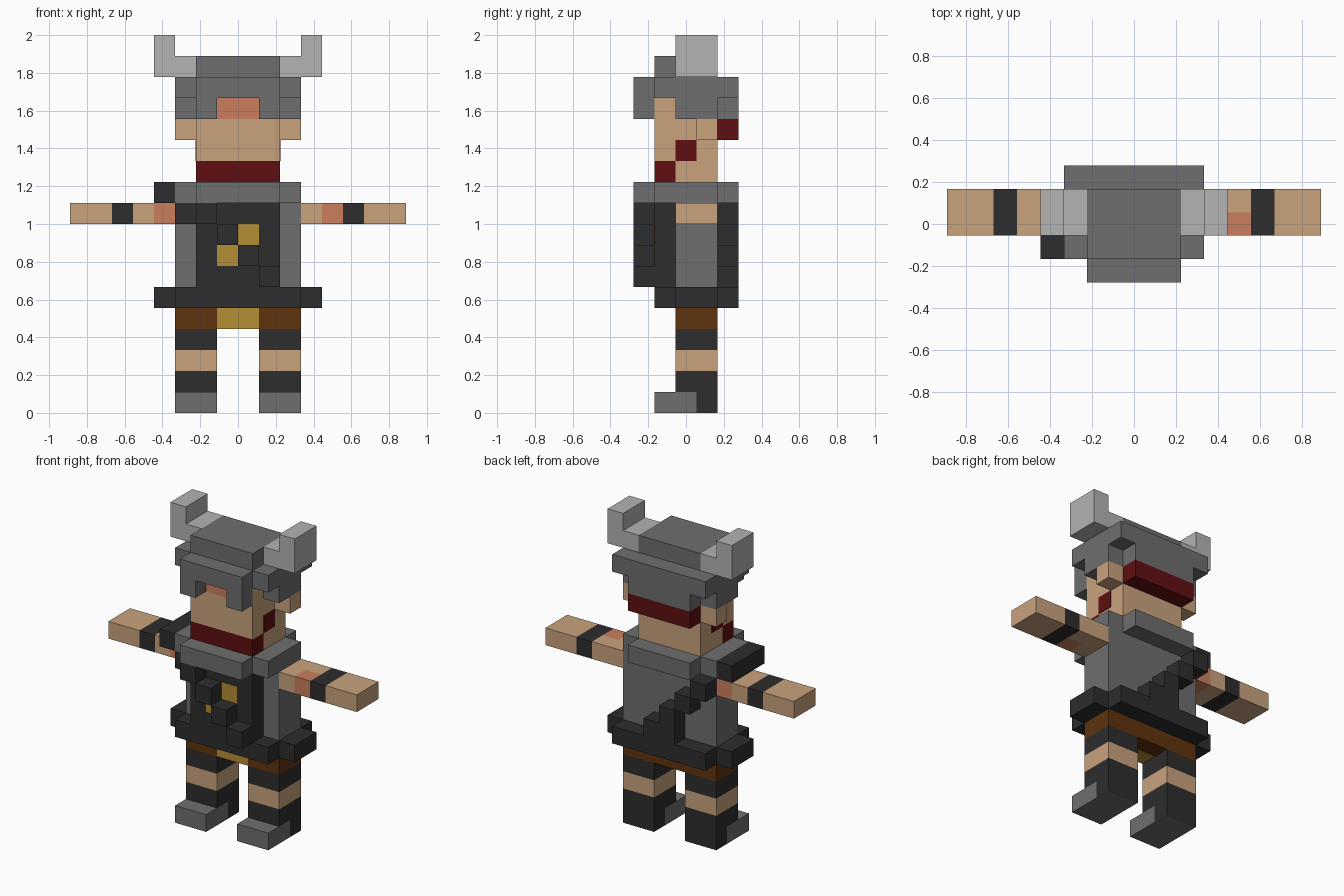
import bpy, bmesh, math
from mathutils import Vector

if "Cube" in bpy.data.objects:
    bpy.data.objects.remove(bpy.data.objects["Cube"])

U = 1 / 9          # one voxel; boxes are (x0, x1, y0, y1, z0, z1) in voxels
T = 0.03           # thickness of painted plates, in voxels


def material(name, rgb):
    lin = [(c / 255 / 12.92) if c < 11 else ((c / 255 + 0.055) / 1.055) ** 2.4 for c in rgb]
    m = bpy.data.materials.new(name)
    m.diffuse_color = (*lin, 1)
    m.use_nodes = True
    m.node_tree.nodes["Principled BSDF"].inputs["Base Color"].default_value = m.diffuse_color
    return m


SKIN = material("skin", (201, 163, 125))
BLUSH = material("blush skin", (203, 127, 92))
STEEL = material("steel grey", (110, 110, 110))
HORN = material("light grey", (179, 179, 179))
BLACK = material("black leather", (45, 45, 45))
RED = material("dark red", (96, 15, 17))
BROWN = material("brown cloth", (96, 51, 14))
GOLD = material("gold", (181, 142, 53))


def to_world(x, y, z):
    return Vector((x * U, (y - 2.5) * U, z * U))


def finish(bm, name, mat):
    bmesh.ops.recalc_face_normals(bm, faces=bm.faces)
    me = bpy.data.meshes.new(name)
    bm.to_mesh(me)
    bm.free()
    me.materials.append(mat)
    bpy.context.collection.objects.link(bpy.data.objects.new(name, me))


def mirrored(boxes):
    return boxes + [(-b[1], -b[0], *b[2:]) for b in boxes]


def part(name, mat, boxes, mirror=False):
    """Union of whole-voxel boxes, keeping only the outer skin."""
    if mirror:
        boxes = mirrored(boxes)
    cells = {(x, y, z) for b in boxes for x in range(b[0], b[1])
             for y in range(b[2], b[3]) for z in range(b[4], b[5])}
    bm = bmesh.new()
    for c in sorted(cells):
        for axis in range(3):
            for side in (0, 1):
                n = list(c)
                n[axis] += 2 * side - 1
                if tuple(n) in cells:
                    continue
                ring = []
                for a, b in ((0, 0), (1, 0), (1, 1), (0, 1)):
                    p = list(c)
                    p[axis] += side
                    p[(axis + 1) % 3] += a
                    p[(axis + 2) % 3] += b
                    ring.append(bm.verts.new(to_world(*p)))
                bm.faces.new(ring if side else ring[::-1])
    bmesh.ops.remove_doubles(bm, verts=bm.verts, dist=1e-4)
    bmesh.ops.dissolve_limit(bm, angle_limit=0.01, verts=bm.verts, edges=bm.edges)
    finish(bm, name, mat)


def plate(name, mat, boxes, mirror=False):
    """Plain boxes with fractional sizes, for thin painted details."""
    bm = bmesh.new()
    for b in (mirrored(boxes) if mirror else boxes):
        lo, hi = to_world(*b[0::2]), to_world(*b[1::2])
        vs = bmesh.ops.create_cube(bm, size=1)["verts"]
        for v in vs:
            v.co = Vector([(lo[i] + hi[i]) / 2 + v.co[i] * (hi[i] - lo[i]) for i in range(3)])
    finish(bm, name, mat)


# Feet and legs
part("shoes", STEEL, [(1, 3, 1, 3, 0, 1)], True)
plate("heel_soles", STEEL, [(1, 3, 3, 4, 0, T)], True)
plate("heels", BLACK, [(1, 3, 3, 4, T, 1)], True)
part("leg_wraps", BLACK, [(1, 3, 2, 4, 1, 2), (1, 3, 2, 4, 3, 4)], True)
part("knees", SKIN, [(1, 3, 2, 4, 2, 3)], True)

# Shorts with a gold front panel
part("shorts", BROWN, [(-3, 3, 3, 4, 4, 5), (-3, -1, 2, 3, 4, 5), (1, 3, 2, 3, 4, 5)])
part("gold_front_panel", GOLD, [(-1, 1, 2, 3, 4, 5)])

# Torso, belt, vest and collar
part("belt", BLACK, [(-3, 3, 1, 5, 5, 6), (-4, 4, 2, 4, 5, 6)])
part("torso", STEEL, [(-3, 3, 2, 4, 6, 10)])
part("vest", BLACK, [(-2, 2, 1, 2, 6, 10), (-3, -2, 1, 2, 9, 10)])
plate("gold_studs", GOLD, [(0, 1, 1 - T, 1, 8, 9), (-1, 0, 1 - T, 1, 7, 8)])
part("collar", STEEL, [(-3, 3, 1, 4, 10, 11), (-2, 2, 0, 5, 10, 11)])

# Diagonal strap, front and back, and the shoulder pad it hangs from
part("front_strap", BLACK, [(i - 2, i - 1, 0, 1, 9 - i, 10 - i) for i in range(4)])
part("back_strap", BLACK, [(i - 3, i - 2, 4, 5, 9 - i, 10 - i) for i in range(4)]
     + [(-1, 0, 4, 5, 6, 7)])
part("shoulder_pad", BLACK, [(-4, -3, 1, 4, 10, 11)])

# Arms with wrist bands and elbows
part("arm_bands", BLACK, [(5, 6, 2, 4, 9, 10)], True)
part("forearms", SKIN, [(6, 8, 2, 4, 9, 10)], True)
part("left_upper_arm", SKIN, [(-5, -4, 2, 4, 9, 10)])
part("left_arm_blush", BLUSH, [(-4, -3, 2, 4, 9, 10)])
part("right_upper_arm", SKIN, [(3, 4, 2, 4, 9, 10), (4, 5, 3, 4, 9, 10)])
part("right_arm_blush", BLUSH, [(4, 5, 2, 3, 9, 10)])

# Head, ears, beard band, hair and painted spots
part("head", SKIN, [(-2, 2, 1, 4, 12, 16), (-2, 2, 2, 4, 11, 12)])
part("ears", SKIN, [(2, 3, 3, 4, 13, 14)], True)
part("beard", RED, [(-2, 2, 1, 2, 11, 12)])
part("back_hair", RED, [(-2, 2, 4, 5, 13, 14)])
plate("cheek_spots", RED, [(2, 2 + T, 2, 3, 12, 13)], True)
plate("forehead", BLUSH, [(-1, 1, 1 - T, 1, 14, 15)])

# Helmet: brow, cheek guards, side rims, back rim and dome
part("helmet", STEEL, [
    (-2, 2, 0, 1, 15, 16), (-2, -1, 0, 1, 14, 15), (1, 2, 0, 1, 14, 15),
    (-3, -2, 1, 4, 15, 16), (2, 3, 1, 4, 15, 16),
    (-3, -2, 2, 4, 14, 15), (2, 3, 2, 4, 14, 15),
    (-3, 3, 4, 5, 15, 16), (-2, 2, 4, 5, 14, 15), (-2, 2, 1, 4, 16, 17)])
part("horns", HORN, [(2, 4, 2, 4, 16, 17), (3, 4, 2, 4, 17, 18)], True)
